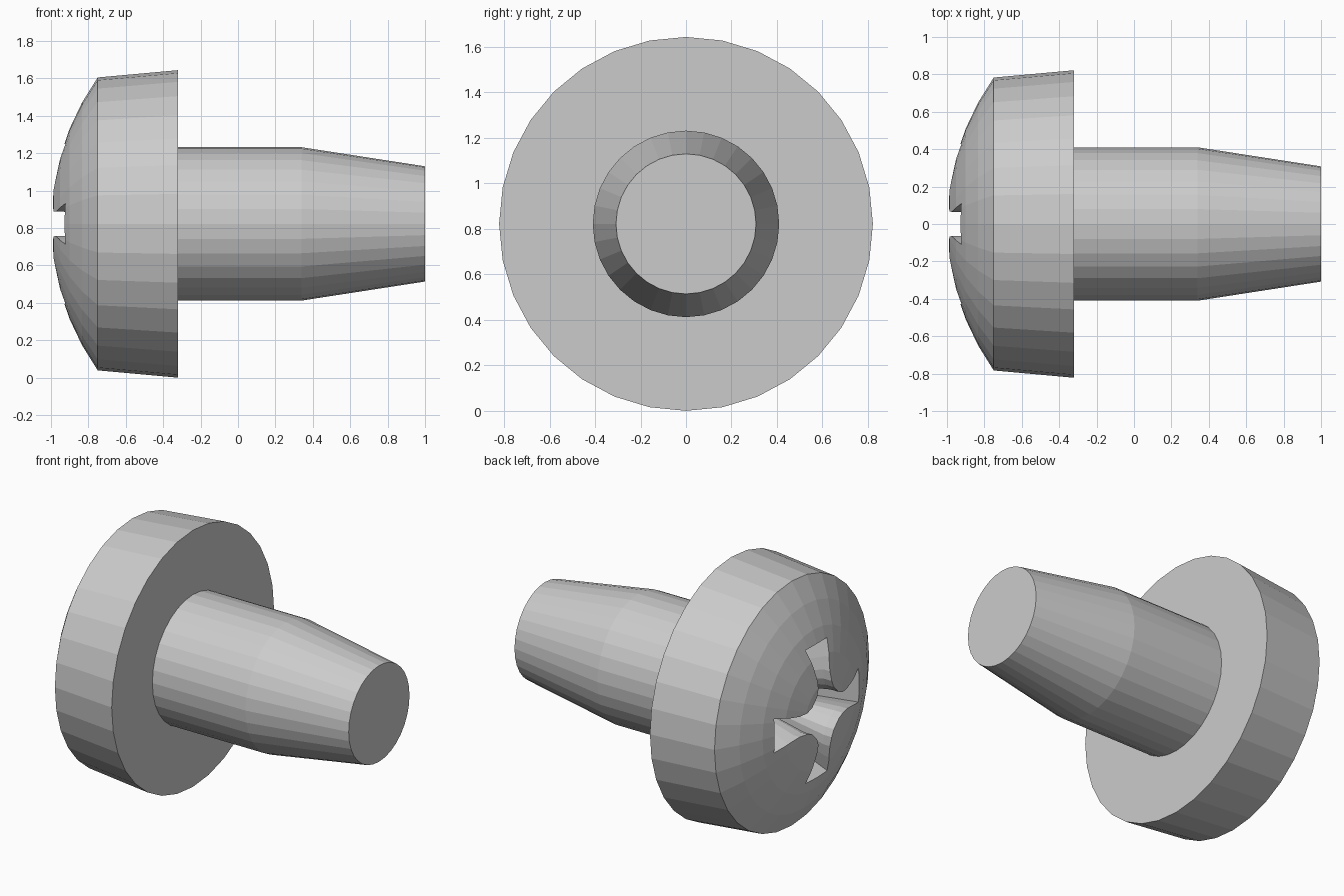
import bpy, bmesh, math

if "Cube" in bpy.data.objects:
    bpy.data.objects.remove(bpy.data.objects["Cube"])

CZ = 0.822          # height of the screw axis
SEG = 32


def make_object(name, rings):
    """Skin a list of equal-length point rings and cap both ends."""
    bm = bmesh.new()
    loops = [[bm.verts.new(p) for p in ring] for ring in rings]
    n = len(loops[0])
    for a, b in zip(loops, loops[1:]):
        for i in range(n):
            j = (i + 1) % n
            bm.faces.new((a[i], a[j], b[j], b[i]))
    bm.faces.new(loops[0])
    bm.faces.new(loops[-1])
    bmesh.ops.recalc_face_normals(bm, faces=bm.faces)
    mesh = bpy.data.meshes.new(name)
    bm.to_mesh(mesh)
    bm.free()
    obj = bpy.data.objects.new(name, mesh)
    bpy.context.collection.objects.link(obj)
    return obj


def circle(x, r):
    return [(x, r * math.cos(2 * math.pi * i / SEG),
             CZ + r * math.sin(2 * math.pi * i / SEG)) for i in range(SEG)]


# Screw body: domed head, flared rim, shank and tapered tip
R_DOME = 1.35
dome = [(-1 + R_DOME - math.sqrt(R_DOME**2 - r * r), r)
        for r in (0.05, 0.2, 0.36, 0.51, 0.65)]
profile = dome + [(-0.75, 0.783), (-0.32, 0.822), (-0.32, 0.41),
                  (0.34, 0.41), (1.0, 0.308)]
screw = make_object("screw", [circle(x, r) for x, r in profile])

# Cross recess cutter: four flared arms with rounded lobes between them
quadrant = [(.43, .11), (.32, .08), (.24, .065), (.18, .067), (.135, .085),
            (.085, .135), (.067, .18), (.065, .24), (.08, .32), (.11, .43)]
outline = []
for k in range(4):
    c, s = round(math.cos(k * math.pi / 2)), round(math.sin(k * math.pi / 2))
    outline += [(c * u - s * v, s * u + c * v) for u, v in quadrant]


def cross(x, scale):
    return [(x, u * scale, CZ + v * scale) for u, v in outline]


cutter = make_object("recess_cutter",
                     [cross(-1.05, 1.0), cross(-0.93, 1.0), cross(-0.62, 0.62)])
cutter.hide_render = True
cutter.hide_viewport = False
cutter.display_type = 'WIRE'

mod = screw.modifiers.new("recess", 'BOOLEAN')
mod.operation = 'DIFFERENCE'
mod.solver = 'EXACT'
mod.object = cutter
bpy.context.view_layer.objects.active = screw
screw.select_set(True)
bpy.ops.object.modifier_apply(modifier=mod.name)
bpy.data.objects.remove(cutter)
